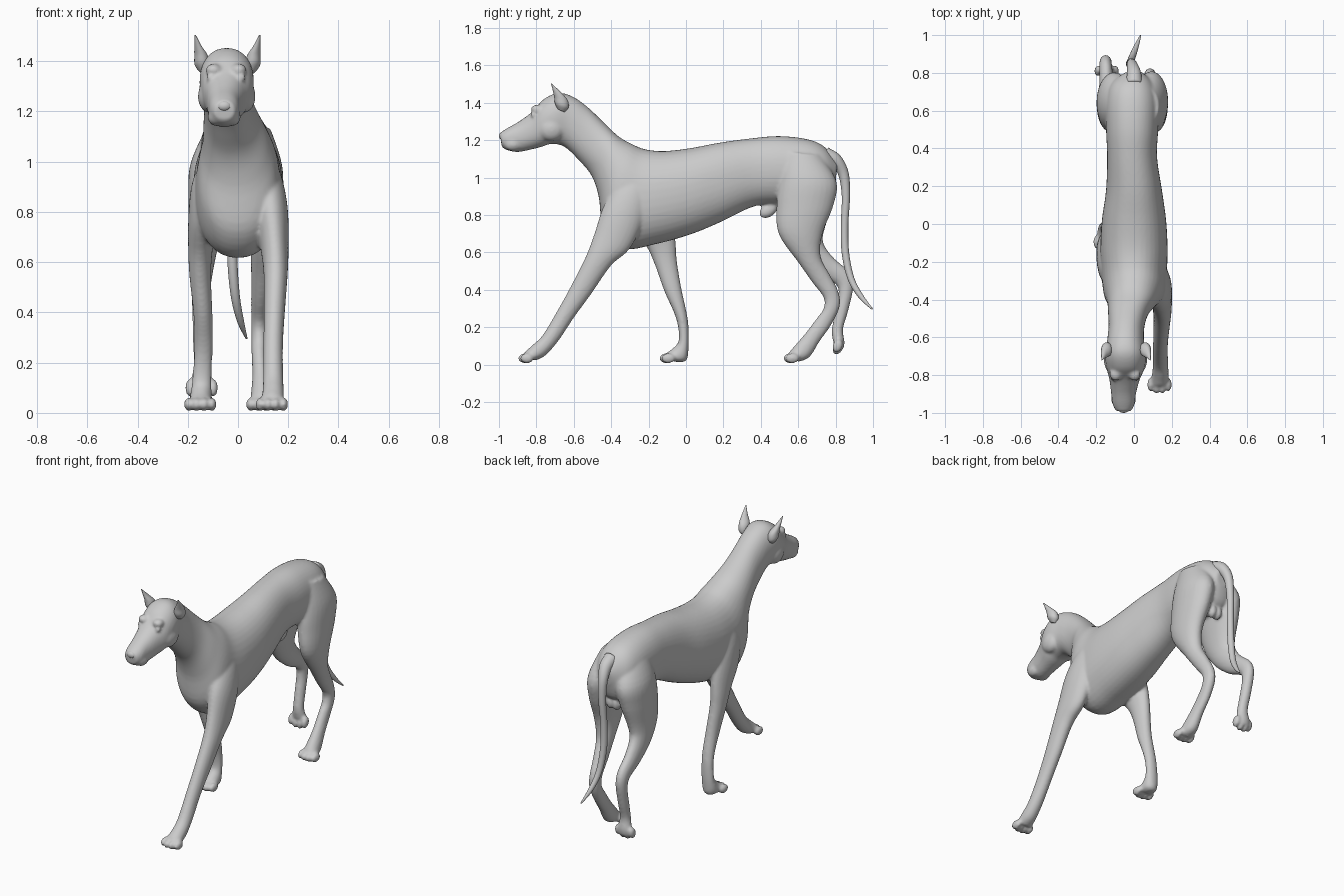
import bpy, bmesh, math
from mathutils import Vector, Matrix


def spline(rows, steps):
    """Catmull-Rom interpolation of section rows."""
    out = []
    for i in range(len(rows) - 1):
        p0, p1 = rows[max(i - 1, 0)], rows[i]
        p2, p3 = rows[i + 1], rows[min(i + 2, len(rows) - 1)]
        for s in range(steps):
            t = s / steps
            out.append([0.5 * (2 * b + (c - a) * t + (2 * a - 5 * b + 4 * c - d) * t * t
                               + (3 * b - a - 3 * c + d) * t ** 3)
                        for a, b, c, d in zip(p0, p1, p2, p3)])
    out.append(list(rows[-1]))
    return out


def loft(bm, rows, n=28, steps=5, power=2.0):
    """Skin of oval sections; row = (y1, z1, y2, z2, centre x, half width)."""
    rings = []
    for y1, z1, y2, z2, x, w in spline(rows, steps):
        mid = Vector((x, (y1 + y2) / 2, (z1 + z2) / 2))
        up = Vector((0, (y1 - y2) / 2, (z1 - z2) / 2))
        ring = []
        for k in range(n):
            a = 2 * math.pi * k / n
            c, s = math.cos(a), math.sin(a)
            c = math.copysign(abs(c) ** (2 / power), c)
            s = math.copysign(abs(s) ** (2 / power), s)
            ring.append(bm.verts.new(mid + Vector((w * c, 0, 0)) + up * s))
        rings.append(ring)
    for a, b in zip(rings, rings[1:]):
        for k in range(n):
            bm.faces.new((a[k], a[(k + 1) % n], b[(k + 1) % n], b[k]))
    bm.faces.new(rings[0][::-1])
    bm.faces.new(rings[-1])


def ball(bm, loc, size, tilt=0):
    m = (Matrix.Translation(loc) @ Matrix.Rotation(tilt, 4, 'X')
         @ Matrix.Diagonal((*size, 1)))
    bmesh.ops.create_uvsphere(bm, u_segments=20, v_segments=12, radius=1, matrix=m)


def finish(name, bm, voxel=None, smooth=6):
    bmesh.ops.recalc_face_normals(bm, faces=bm.faces)
    for f in bm.faces:
        f.smooth = True
    me = bpy.data.meshes.new(name)
    bm.to_mesh(me)
    bm.free()
    ob = bpy.data.objects.new(name, me)
    bpy.context.collection.objects.link(ob)
    if voxel:
        r = ob.modifiers.new("blend", 'REMESH')
        r.mode, r.voxel_size, r.use_smooth_shade = 'VOXEL', voxel, True
        s = ob.modifiers.new("soften", 'SMOOTH')
        s.factor, s.iterations = 0.5, smooth
    return ob


body = bmesh.new()

# torso, neck and head: top and bottom outline from rump to nose
loft(body, [
    (0.81, 1.08, 0.80, 0.98, 0, 0.04), (0.74, 1.165, 0.76, 0.88, -0.01, 0.11),
    (0.65, 1.205, 0.66, 0.85, -0.01, 0.14), (0.50, 1.222, 0.50, 0.86, -0.01, 0.138),
    (0.35, 1.21, 0.36, 0.845, -0.01, 0.132), (0.18, 1.187, 0.18, 0.76, 0, 0.148),
    (0.02, 1.157, 0.02, 0.695, 0, 0.17), (-0.12, 1.142, -0.16, 0.645, 0, 0.178),
    (-0.22, 1.152, -0.33, 0.62, 0, 0.172), (-0.29, 1.18, -0.44, 0.72, 0, 0.16),
    (-0.36, 1.22, -0.467, 0.90, -0.01, 0.132), (-0.44, 1.295, -0.505, 1.01, -0.03, 0.107),
    (-0.52, 1.372, -0.57, 1.09, -0.04, 0.095), (-0.60, 1.43, -0.65, 1.165, -0.045, 0.098),
    (-0.68, 1.453, -0.72, 1.18, -0.045, 0.108), (-0.76, 1.42, -0.77, 1.165, -0.045, 0.10),
    (-0.82, 1.355, -0.83, 1.15, -0.05, 0.08), (-0.89, 1.302, -0.90, 1.137, -0.055, 0.066),
    (-0.955, 1.265, -0.96, 1.148, -0.055, 0.057), (-0.995, 1.24, -0.985, 1.165, -0.055, 0.04),
], n=40, power=2.2)

# front leg reaching forward (right side)
loft(body, [
    (-0.25, 1.08, -0.15, 1.02, 0.09, 0.03), (-0.36, 0.98, -0.18, 0.92, 0.11, 0.06),
    (-0.44, 0.85, -0.22, 0.78, 0.13, 0.068), (-0.49, 0.70, -0.30, 0.62, 0.145, 0.056),
    (-0.535, 0.58, -0.40, 0.53, 0.15, 0.048), (-0.61, 0.43, -0.505, 0.38, 0.145, 0.042),
    (-0.687, 0.29, -0.60, 0.25, 0.14, 0.039), (-0.765, 0.16, -0.68, 0.13, 0.14, 0.04),
    (-0.815, 0.11, -0.75, 0.05, 0.14, 0.043), (-0.86, 0.07, -0.81, 0.02, 0.135, 0.048)])

# front leg standing under the body (left side)
loft(body, [
    (-0.30, 1.02, -0.16, 1.04, -0.10, 0.04), (-0.33, 0.90, -0.12, 0.92, -0.12, 0.064),
    (-0.30, 0.76, -0.07, 0.78, -0.14, 0.058), (-0.21, 0.63, -0.055, 0.65, -0.15, 0.048),
    (-0.165, 0.53, -0.048, 0.55, -0.15, 0.043), (-0.115, 0.39, -0.025, 0.41, -0.14, 0.038),
    (-0.065, 0.28, 0.003, 0.28, -0.137, 0.037), (-0.042, 0.20, 0.014, 0.20, -0.14, 0.037),
    (-0.04, 0.125, 0.014, 0.09, -0.145, 0.04), (-0.07, 0.088, 0, 0.02, -0.148, 0.045),
    (-0.10, 0.065, -0.06, 0.015, -0.15, 0.048)])

# hind leg stepping forward (right side)
loft(body, [
    (0.52, 1.14, 0.72, 1.12, 0.07, 0.06), (0.50, 1.00, 0.805, 0.98, 0.09, 0.085),
    (0.485, 0.86, 0.788, 0.85, 0.10, 0.08), (0.495, 0.70, 0.73, 0.70, 0.11, 0.063),
    (0.605, 0.54, 0.72, 0.58, 0.10, 0.048), (0.675, 0.44, 0.77, 0.48, 0.09, 0.038),
    (0.735, 0.36, 0.815, 0.39, 0.085, 0.033), (0.735, 0.30, 0.822, 0.31, 0.085, 0.032),
    (0.70, 0.25, 0.775, 0.21, 0.085, 0.031), (0.64, 0.17, 0.715, 0.125, 0.09, 0.033),
    (0.58, 0.10, 0.66, 0.04, 0.093, 0.042), (0.555, 0.07, 0.60, 0.015, 0.095, 0.046)])

# hind leg pushing off (left side)
loft(body, [
    (0.52, 1.14, 0.72, 1.12, -0.07, 0.06), (0.50, 1.00, 0.80, 0.98, -0.10, 0.09),
    (0.485, 0.86, 0.785, 0.86, -0.115, 0.083), (0.50, 0.71, 0.74, 0.72, -0.13, 0.064),
    (0.58, 0.58, 0.735, 0.65, -0.14, 0.05), (0.695, 0.485, 0.79, 0.57, -0.145, 0.039),
    (0.80, 0.43, 0.87, 0.50, -0.15, 0.034), (0.815, 0.37, 0.895, 0.42, -0.15, 0.032),
    (0.797, 0.28, 0.868, 0.29, -0.148, 0.031), (0.78, 0.19, 0.84, 0.19, -0.145, 0.032),
    (0.785, 0.13, 0.848, 0.12, -0.145, 0.042), (0.80, 0.09, 0.84, 0.08, -0.145, 0.042)])

# four toes per paw; middle toes reach further
for px, py, pz, hang in ((0.135, -0.85, 0.034, 0), (-0.15, -0.095, 0.034, 0),
                         (0.097, 0.568, 0.034, 0), (-0.145, 0.81, 0.10, 1)):
    for i in range(4):
        off = i - 1.5
        reach = 0.012 if abs(off) < 1 else 0
        loc = (px + off * 0.031, py - reach * (1 - hang), pz - reach * hang)
        ball(body, loc, (0.0185, 0.037, 0.027), math.radians(70 * hang))

# face: brows, eyes, cheeks and lips
for s in (-1, 1):
    ball(body, (-0.047 + s * 0.05, -0.795, 1.365), (0.032, 0.035, 0.025))
    ball(body, (-0.048 + s * 0.062, -0.815, 1.335), (0.016, 0.018, 0.013))
    ball(body, (-0.045 + s * 0.07, -0.72, 1.26), (0.045, 0.07, 0.065))
    ball(body, (-0.055 + s * 0.032, -0.925, 1.178), (0.034, 0.05, 0.036))

# belly sheath and rear detail
ball(body, (-0.005, 0.44, 0.825), (0.028, 0.055, 0.036), math.radians(35))
for s in (-1, 1):
    ball(body, (-0.005 + s * 0.02, 0.72, 0.84), (0.025, 0.035, 0.045))

finish("dog_body", body, voxel=0.0085)

# nose pad with nostril wings
nose = bmesh.new()
ball(nose, (-0.055, -0.978, 1.222), (0.03, 0.022, 0.022))
for s in (-1, 1):
    ball(nose, (-0.055 + s * 0.02, -0.972, 1.215), (0.014, 0.019, 0.014))
finish("nose", nose)

# pointed ears
for name, s in (("left_ear", -1), ("right_ear", 1)):
    ear = bmesh.new()
    cx = -0.042
    loft(ear, [(-0.685, 1.365, -0.65, 1.35, cx + s * 0.095, 0.015),
               (-0.70, 1.395, -0.628, 1.375, cx + s * 0.10, 0.03),
               (-0.705, 1.43, -0.633, 1.415, cx + s * 0.105, 0.027),
               (-0.712, 1.465, -0.665, 1.452, cx + s * 0.117, 0.015),
               (-0.722, 1.505, -0.714, 1.50, cx + s * 0.128, 0.003)], n=20)
    finish(name, ear)

# tail: centre line with radius, hanging behind
path = [(0.0, 0.74, 1.12, 0.045), (0.0, 0.80, 1.09, 0.037), (-0.01, 0.842, 1.02, 0.028),
        (-0.015, 0.855, 0.90, 0.022), (-0.022, 0.848, 0.75, 0.02), (-0.022, 0.852, 0.60, 0.02),
        (-0.01, 0.882, 0.46, 0.018), (0.01, 0.935, 0.365, 0.014), (0.034, 0.997, 0.296, 0.004)]
rows = []
for i, (x, y, z, r) in enumerate(path):
    a, b = path[max(i - 1, 0)], path[min(i + 1, len(path) - 1)]
    d = Vector((b[1] - a[1], b[2] - a[2])).normalized()
    rows.append((y - d.y * r, z + d.x * r, y + d.y * r, z - d.x * r, x, r))
tail = bmesh.new()
loft(tail, rows, n=20)
finish("tail", tail)
